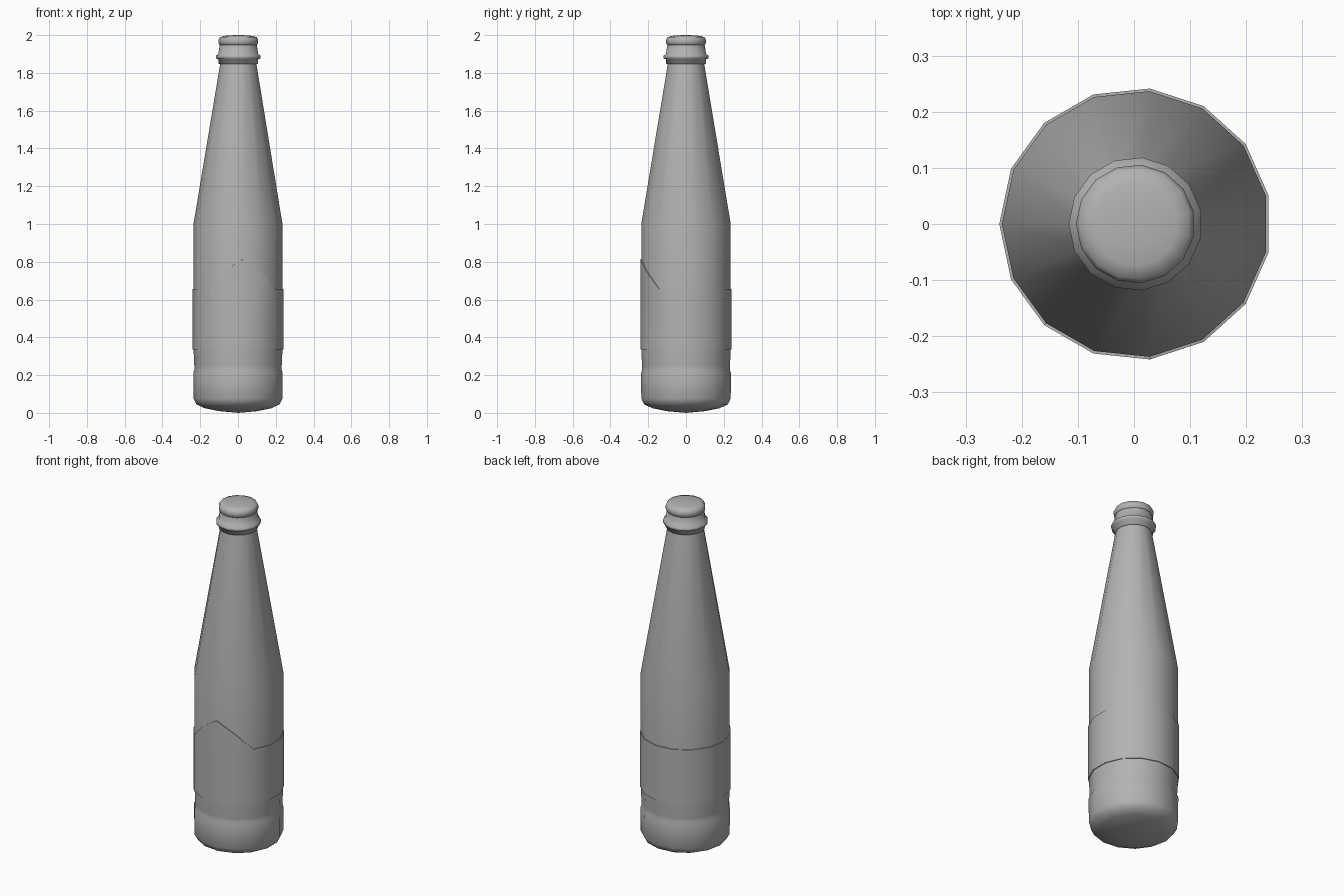
import bpy, bmesh
from math import cos, sin, radians

if "Cube" in bpy.data.objects:
    bpy.data.objects.remove(bpy.data.objects["Cube"])

SIDES = 15
OFFSET = 0.0026  # keeps the odd-sided outline centred on x = 0

grey = bpy.data.materials.new("dark_grey")
grey.diffuse_color = (0.45, 0.45, 0.45, 1)
grey.use_nodes = True
grey.node_tree.nodes["Principled BSDF"].inputs["Base Color"].default_value = grey.diffuse_color


def ring(bm, r, heights):
    return [bm.verts.new((r * cos(radians(12 + 24 * i)) + OFFSET,
                          r * sin(radians(12 + 24 * i)), heights[i]))
            for i in range(SIDES)]


def lathe(name, rings, bottom=None, top=None, angle=72):
    """Join rings of vertices (radius, height or list of heights) into a shell."""
    bm = bmesh.new()
    loops = [ring(bm, r, z if isinstance(z, list) else [z] * SIDES) for r, z in rings]
    for a, b in zip(loops, loops[1:]):
        for i in range(SIDES):
            j = (i + 1) % SIDES
            bm.faces.new((a[i], a[j], b[j], b[i]))
    for z, loop, flip in ((bottom, loops[0], True), (top, loops[-1], False)):
        if z is not None:
            tip = bm.verts.new((OFFSET, 0, z))
            for i in range(SIDES):
                a, b = loop[i], loop[(i + 1) % SIDES]
                bm.faces.new((b, a, tip) if flip else (a, b, tip))
    mesh = bpy.data.meshes.new(name)
    bm.to_mesh(mesh)
    bm.free()
    mesh.materials.append(grey)
    ob = bpy.data.objects.new(name, mesh)
    bpy.context.collection.objects.link(ob)
    bpy.context.view_layer.objects.active = ob
    ob.select_set(True)
    bpy.ops.object.shade_smooth_by_angle(angle=radians(angle))
    ob.select_set(False)
    return ob


# glass body with rounded foot, shallow groove, shoulder, neck and collar
lathe("bottle_body", [
    (0.10, 0.009), (0.18, 0.025), (0.222, 0.045), (0.238, 0.075), (0.239, 0.212),
    (0.233, 0.23), (0.234, 0.25), (0.238, 0.335), (0.238, 1.0),
    (0.097, 1.847), (0.105, 1.849), (0.107, 1.872), (0.119, 1.877), (0.119, 1.892),
    (0.107, 1.899), (0.099, 1.95)], bottom=0.0, top=1.95)

# rounded cap over the mouth
lathe("cap", [(0.097, 1.945), (0.106, 1.957), (0.106, 1.975), (0.099, 1.989),
              (0.075, 1.996), (0.04, 1.999)], bottom=1.945, top=2.0)

# wraparound label with a raised point at the front and thin rims
edge = [0.655] * SIDES
edge[10], edge[11], edge[12] = 0.75, 0.815, 0.75
lathe("label", [(0.236, 0.335), (0.2427, 0.335), (0.2427, edge), (0.236, edge)],
      angle=40)
